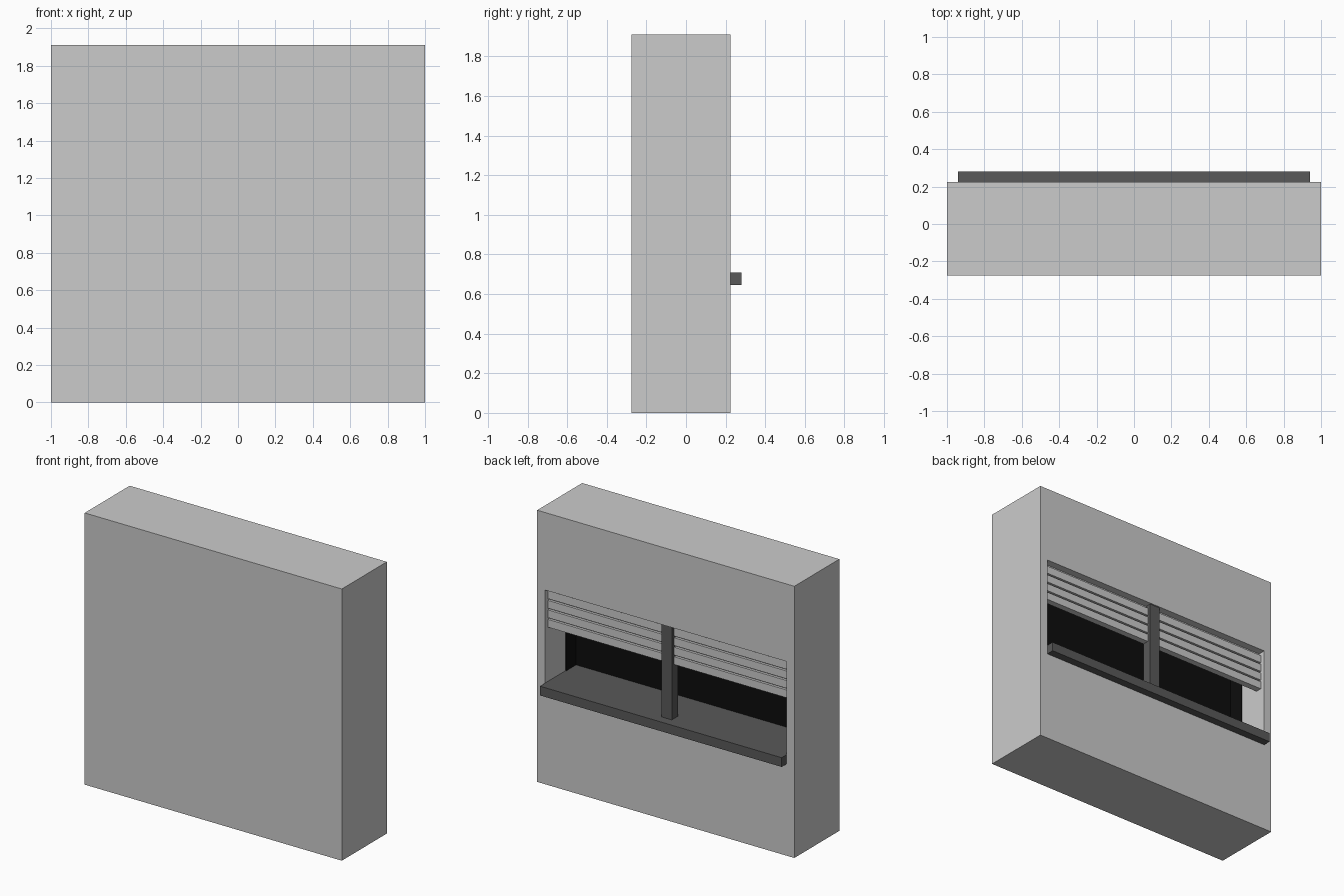
import bpy

if "Cube" in bpy.data.objects:
    bpy.data.objects.remove(bpy.data.objects["Cube"])


def material(name, value):
    m = bpy.data.materials.new(name)
    m.diffuse_color = (value, value, value, 1)
    m.use_nodes = True
    m.node_tree.nodes["Principled BSDF"].inputs["Base Color"].default_value = m.diffuse_color
    return m


black = material("black", 0.004)
dark = material("dark_grey", 0.1)


def box(name, x, y, z, mat=None):
    """Axis-aligned box from (min, max) ranges."""
    bpy.ops.mesh.primitive_cube_add(
        size=1, location=[(a + b) / 2 for a, b in (x, y, z)])
    o = bpy.context.object
    o.name = name
    o.scale = [b - a for a, b in (x, y, z)]
    bpy.ops.object.transform_apply(location=False, rotation=False, scale=True)
    if mat:
        o.data.materials.append(mat)
    return o


W = 0.94                       # half width of the opening
BACK, MID, FACE = -0.12, -0.005, 0.225
LOW, HIGH = 0.71, 1.365

# Wall block with a window recess in its rear face
wall = box("wall", (-1, 1), (-0.275, FACE), (0, 1.91))
cutter = box("recess_cutter", (-W, W), (BACK, 0.4), (LOW - 0.01, HIGH))
mod = wall.modifiers.new("recess", 'BOOLEAN')
mod.object = cutter
mod.operation = 'DIFFERENCE'
mod.solver = 'EXACT'
bpy.context.view_layer.objects.active = wall
bpy.ops.object.modifier_apply(modifier=mod.name)
bpy.data.objects.remove(cutter, do_unlink=True)

# Sill running through the recess and out past the wall face
box("sill", (-W, W), (BACK, 0.28), (0.645, LOW), dark)

# Black glazing and its thin frame returns
box("glazing", (-W, W), (BACK, BACK + 0.005), (LOW, HIGH), black)
for s, side in ((-1, "left"), (1, "right")):
    box("frame_" + side, sorted((s * W, s * (W - 0.005))),
        (BACK, MID), (LOW, HIGH), black)
box("frame_top", (-W, W), (BACK, MID), (HIGH - 0.005, HIGH), black)

# Central post
box("centre_post", (-0.04, 0.04), (0.145, 0.215), (LOW, HIGH), dark)

# Part-lowered shutters, one each side of the post
N, Z0, Z1, GAP = 4, 1.09, 1.345, 0.012
pitch = (Z1 - Z0 + GAP) / N
for s, side in ((-1, "left"), (1, "right")):
    span = sorted((s * 0.04, s * W))
    box("shutter_core_" + side, span, (0.158, 0.172), (Z0 + 0.005, HIGH))
    for i in range(N):
        z = Z0 + i * pitch
        box(f"shutter_slat_{side}_{i + 1}", span, (0.145, 0.19),
            (z, z + pitch - GAP))
